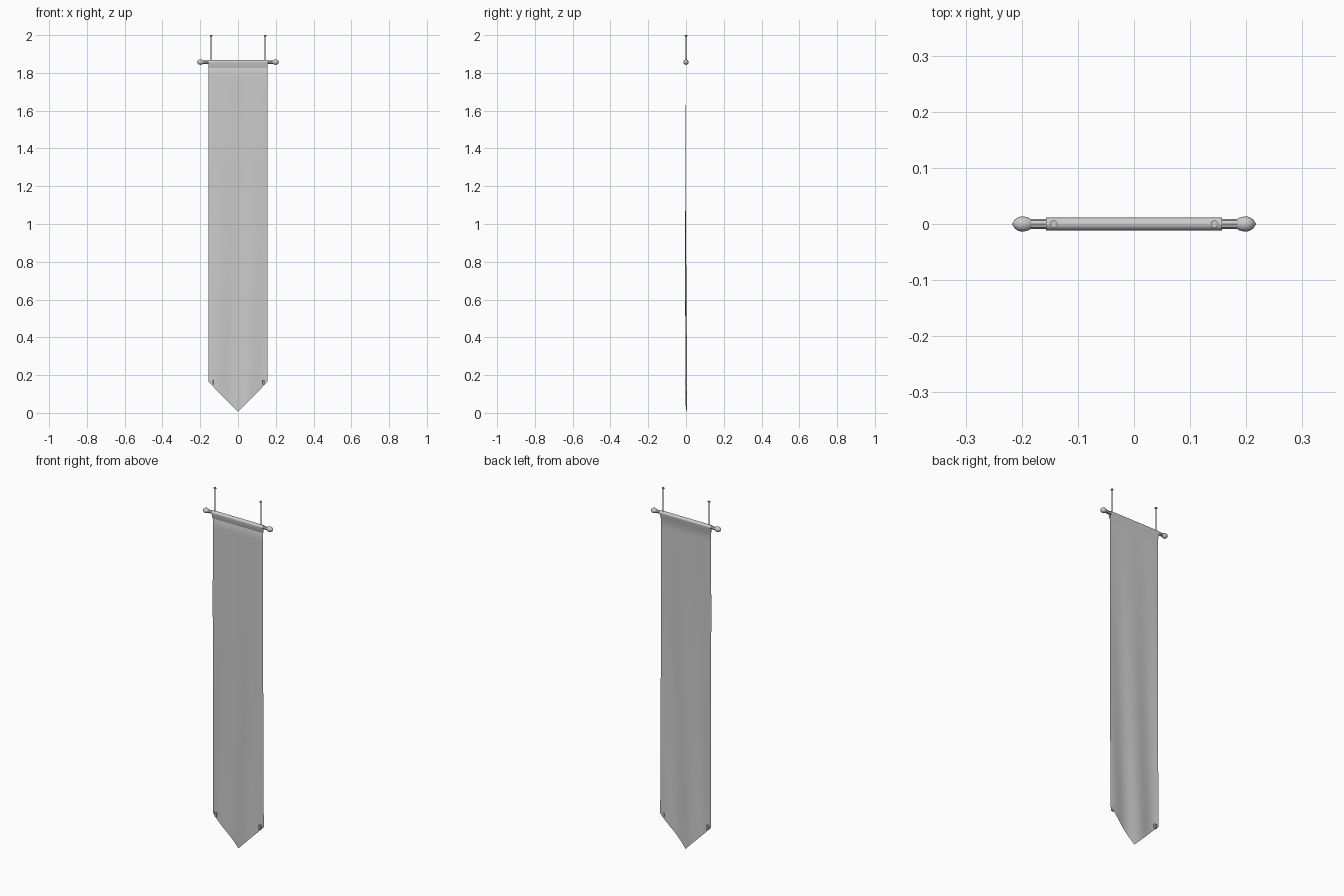
import bpy, bmesh, math
from mathutils import Vector

if "Cube" in bpy.data.objects:
    bpy.data.objects.remove(bpy.data.objects["Cube"])

HALF_W, ROD_Z, SEAM_Z = 0.157, 1.857, 1.825
TIP_Z, CORNER_Z = 0.005, 0.165


def finish(name, bm, smooth=True):
    bmesh.ops.recalc_face_normals(bm, faces=bm.faces[:])
    me = bpy.data.meshes.new(name)
    bm.to_mesh(me)
    bm.free()
    ob = bpy.data.objects.new(name, me)
    bpy.context.collection.objects.link(ob)
    if smooth:
        bpy.context.view_layer.objects.active = ob
        ob.select_set(True)
        bpy.ops.object.shade_smooth_by_angle(angle=math.radians(40))
        ob.select_set(False)
    return ob


def lathe(name, profile, origin, axis, sides):
    """Revolve (radius, distance) points around an axis."""
    bm = bmesh.new()
    rot = Vector((0, 0, 1)).rotation_difference(Vector(axis))
    rings = []
    for r, d in profile:
        rings.append([bm.verts.new(Vector(origin) + rot @ Vector((
            r * math.cos(2 * math.pi * i / sides),
            r * math.sin(2 * math.pi * i / sides), d))) for i in range(sides)])
    for a, b in zip(rings, rings[1:]):
        for i in range(sides):
            j = (i + 1) % sides
            bm.faces.new((a[i], a[j], b[j], b[i]))
    bm.faces.new(rings[0])
    bm.faces.new(rings[-1])
    return finish(name, bm)


# Cloth: sleeve around the rod, then a softly rippled sheet ending in a point
def cloth():
    bm = bmesh.new()
    cols, rows, r = 20, 36, 0.0115
    sleeve = [(-0.003, SEAM_Z)]
    for k in range(9):
        a = math.radians(190 - k * 25)
        sleeve.append((r * math.cos(a), ROD_Z + r * math.sin(a)))
    grid = []
    for c in range(cols + 1):
        x = HALF_W * (2 * c / cols - 1)
        bottom = TIP_Z + (CORNER_Z - TIP_Z) * abs(x) / HALF_W
        line = [(x, y, z) for y, z in sleeve]
        for k in range(rows + 1):
            t = k / rows
            ripple = 0.0045 * math.sin(2 * math.pi * x / 0.17 + 2.2 * t + 0.6)
            sway = -0.003 * math.sin(math.pi * t) + 0.002 * t
            line.append((x, t * ripple + sway, SEAM_Z + (bottom - SEAM_Z) * t))
        grid.append([bm.verts.new(p) for p in line])
    for a, b in zip(grid, grid[1:]):
        for k in range(len(a) - 1):
            bm.faces.new((a[k], b[k], b[k + 1], a[k + 1]))
    finish("banner_cloth", bm)


cloth()

# Hanging rod
lathe("rod", [(0.009, -0.19), (0.009, 0.19)], (0, 0, ROD_Z), (1, 0, 0), 8)

for s, side in ((-1, "left"), (1, "right")):
    # Rounded, slightly pointed finial
    lathe(f"finial_{side}",
          [(0.008, 0.182), (0.012, 0.188), (0.0145, 0.198), (0.013, 0.206),
           (0.008, 0.213), (0.001, 0.217)],
          (0, 0, ROD_Z), (s, 0, 0), 10)
    # Thin hanger with a small ceiling cap
    lathe(f"hanger_{side}",
          [(0.003, 0), (0.003, 0.134), (0.0075, 0.136), (0.0075, 0.1415)],
          (s * 0.143, 0, 1.8585), (0, 0, 1), 5)
    # Small weight clipped over the lower corner
    bm = bmesh.new()
    bmesh.ops.create_cube(bm, size=1)
    bmesh.ops.scale(bm, vec=(0.014, 0.013, 0.026), verts=bm.verts)
    bmesh.ops.bevel(bm, geom=bm.edges[:], offset=0.0015, segments=1, affect='EDGES')
    bmesh.ops.translate(bm, vec=(s * 0.137, 0, 0.162), verts=bm.verts)
    finish(f"corner_clip_{side}", bm, smooth=False)
